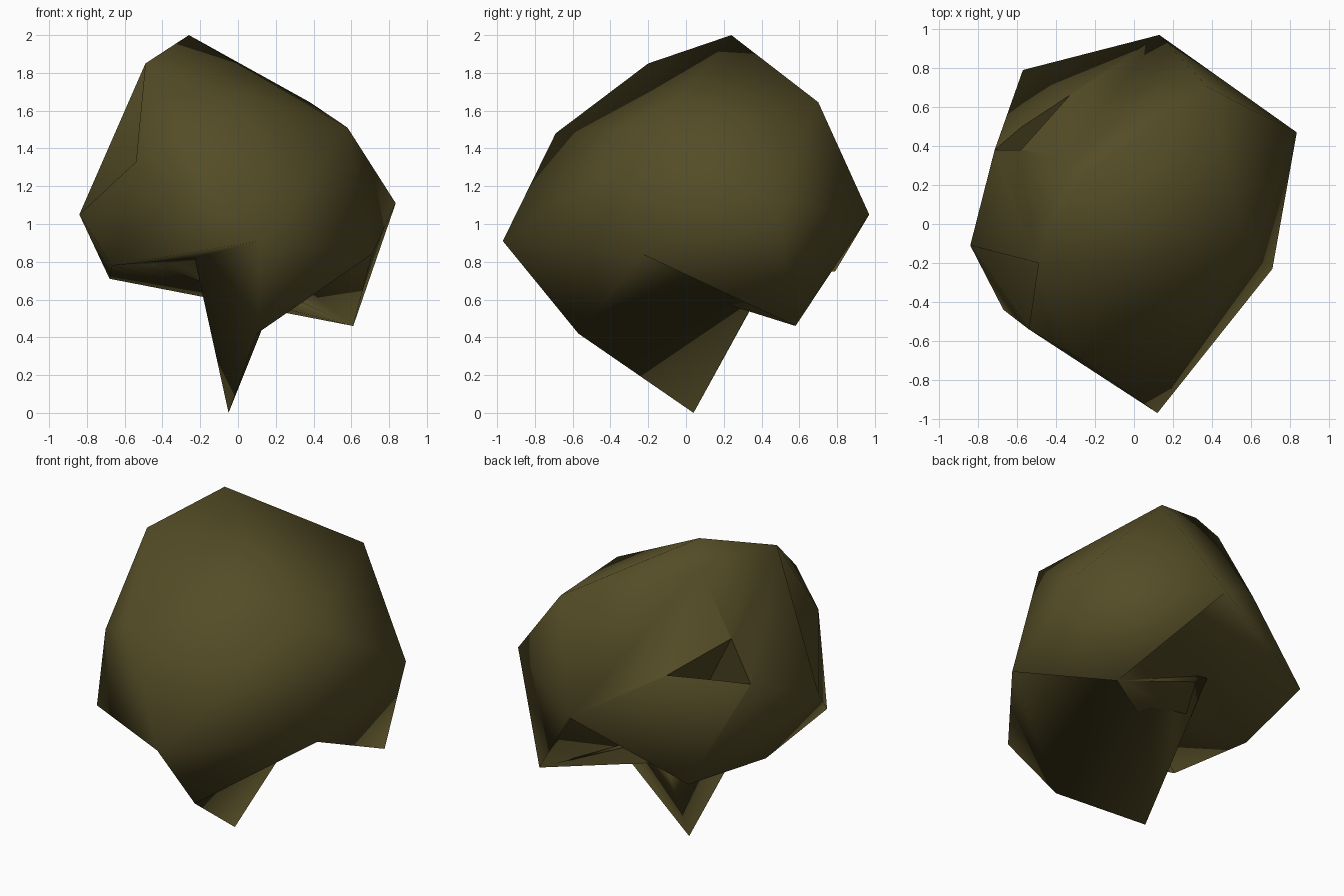
import bpy
import bmesh
from mathutils import Vector

cube = bpy.data.objects.get("Cube")
if cube:
    bpy.data.objects.remove(cube, do_unlink=True)

# One dull olive colour
olive = bpy.data.materials.new("dark_olive")
olive.use_nodes = True
colour = (0.09, 0.073, 0.02, 1)
olive.diffuse_color = colour
shader = olive.node_tree.nodes["Principled BSDF"]
shader.inputs["Base Color"].default_value = colour
shader.inputs["Roughness"].default_value = 0.9

# Corners of the convex outer shell
shell = {
    "A": (-.26, .24, 2), "B": (-.49, -.2, 1.85), "C": (-.84, -.11, 1.05),
    "D": (-.67, -.44, .78), "G": (.1, -.57, .42), "I": (.61, .58, .46),
    "J": (.835, .47, 1.11), "K": (.58, -.15, 1.51), "L": (.38, .7, 1.645),
    "M": (-.54, -.54, 1.33), "P": (.12, -.97, .91), "Q": (.13, .97, 1.05),
    "R": (.71, -.23, .84), "S": (-.28, -.69, 1.48), "T": (-.57, .79, .75),
    "U": (-.68, .18, .71), "W": (-.34, .34, 1.86),
}
# Corners of the back dent
dent = [Vector(p) for p in ((-.33, .66, 1.32), (-.58, .38, 1.51), (-.715, .38, 1.26))]
# Inner corners: spike tip, three spike roots, back fold, side notch
inner = {"F": (-.05, .04, 0), "N": (-.23, -.59, .82), "Z": (-.14, .48, .8),
         "X": (.25, .45, .75), "E": (.31, .68, .88), "O": (-.4, -.24, 1.22)}


def hull(bm, points):
    verts = [bm.verts.new(p) for p in points]
    found = bmesh.ops.convex_hull(bm, input=verts)
    loose = {v for v in found["geom_interior"] + found["geom_unused"]
             if isinstance(v, bmesh.types.BMVert)}
    bmesh.ops.delete(bm, geom=list(loose), context="VERTS")
    return verts


def make_object(name, bm, smooth):
    bmesh.ops.recalc_face_normals(bm, faces=bm.faces[:])
    for face in bm.faces:
        face.smooth = smooth
    mesh = bpy.data.meshes.new(name)
    bm.to_mesh(mesh)
    bm.free()
    mesh.materials.append(olive)
    obj = bpy.data.objects.new(name, mesh)
    bpy.context.collection.objects.link(obj)
    return obj


# Shell, opened underneath, at the back fold and at the side notch
bm = bmesh.new()
corner = dict(zip(shell, hull(bm, list(shell.values()) + dent)))
openings = [{corner[k] for k in group} for group in ("DGUIRT", "DGP", "TQI", "BCM")]
opened = [f for f in bm.faces if any(set(f.verts) <= o for o in openings)]
bmesh.ops.delete(bm, geom=opened, context="FACES")

# Back fold, recessed underside, hanging spike and side notch
corner.update({k: bm.verts.new(p) for k, p in inner.items()})
patches = ("QET QIE TUE UIE UDI",
           "PDN PNG DNZ DZI IZX IXR RXG",
           "GNF NZF ZXF XGF",
           "BCO CMO MBO")
for tri in " ".join(patches).split():
    bm.faces.new([corner[k] for k in tri])
body = make_object("faceted_body", bm, smooth=True)

# Flat-sided triangular dent cut into the back
middle = sum(dent, Vector()) / len(dent)
tip = middle + Vector((.25, -.25, -.3))
bm = bmesh.new()
hull(bm, [tip] + [tip + (p - tip) * 1.2 for p in dent])
cutter = make_object("dent_cutter", bm, smooth=False)
cutter.hide_render = True
cut = body.modifiers.new("dent", "BOOLEAN")
cut.operation = "DIFFERENCE"
cut.solver = "EXACT"
cut.object = cutter

bpy.ops.object.select_all(action="DESELECT")
body.select_set(True)
bpy.context.view_layer.objects.active = body
bpy.ops.object.modifier_apply(modifier=cut.name)
bpy.data.objects.remove(cutter, do_unlink=True)
